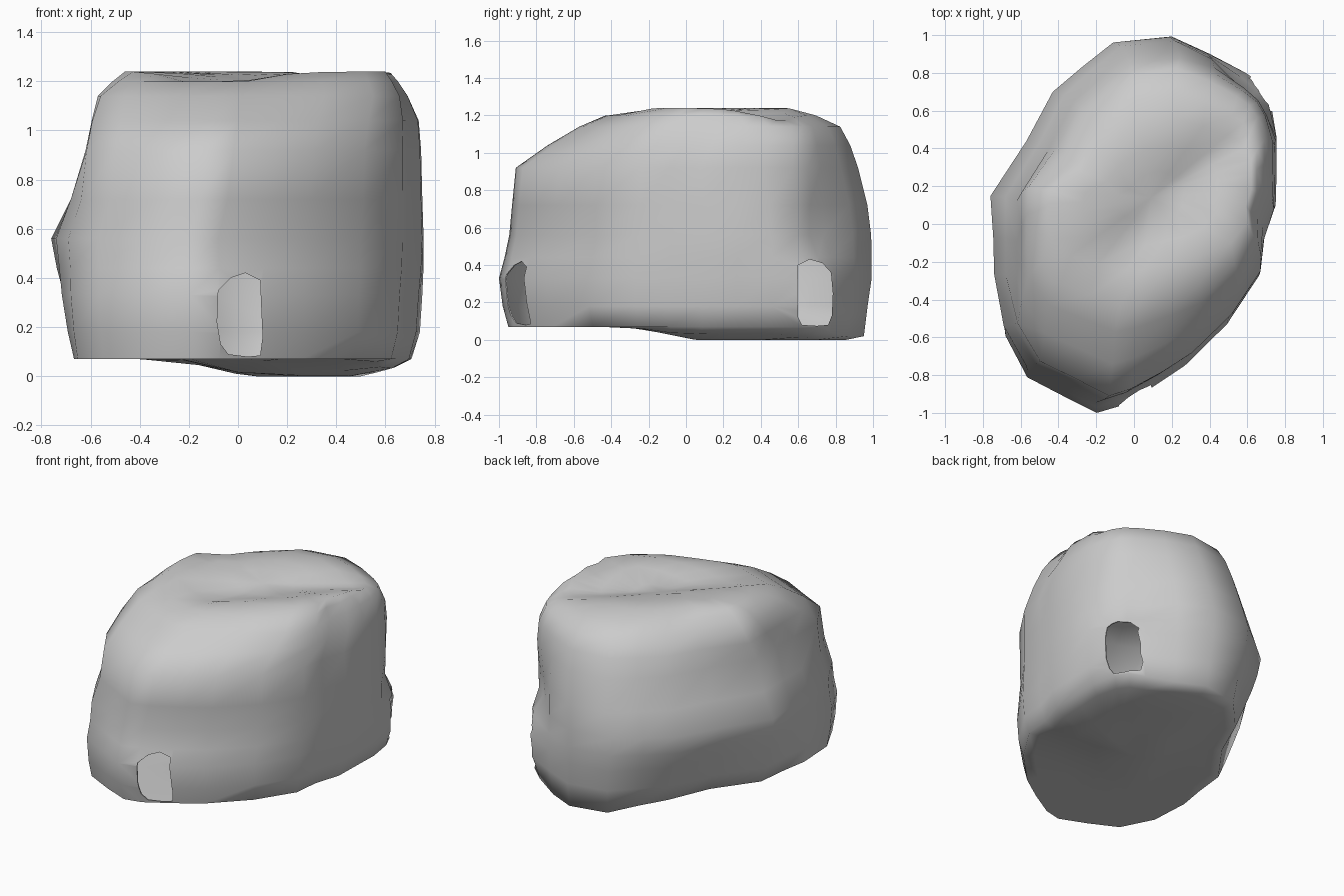
import bpy, bmesh, math
from mathutils import Vector

if "Cube" in bpy.data.objects:
    bpy.data.objects.remove(bpy.data.objects["Cube"])

# Widest plan outline of the boulder, counter-clockwise
outline = [(-0.11, .97), (-.27, .84), (-.43, .70), (-.57, .43), (-.76, .13), (-.745, -.1),
           (-.74, -.30), (-.69, -.58), (-.57, -.80), (-.38, -.90), (-.20, -1.0), (-.08, -.96),
           (.10, -.86), (.27, -.75), (.50, -.53), (.67, -.28), (.69, -.10), (.75, .08),
           (.755, .27), (.755, .45), (.71, .62), (.66, .71), (.58, .78), (.40, .90), (.19, 1.0)]

# Extents of each height ring: z, left, right, front, back
levels = [(.07, -.67, .70, -.95, .97), (.18, -.70, .73, -.98, .985),
          (.33, -.73, .74, -1.0, 1.0), (.44, -.745, .75, -.97, .995),
          (.56, -.76, .755, -.945, .99), (.72, -.68, .75, -.93, .97),
          (.92, -.62, .745, -.91, .92), (1.04, -.595, .735, -.74, .88),
          (1.14, -.57, .69, -.57, .83), (1.20, -.51, .65, -.43, .70),
          (1.24, -.46, .62, -.25, .56)]


def clamp(v):
    return max(0.0, min(1.0, v))


def bump(d, width):
    return math.exp(-(d / width) ** 2)


def facing(x, y, degrees, power=4):
    """1 where the point lies in the given plan direction, fading to 0."""
    return max(0.0, math.cos(math.atan2(y, x) - math.radians(degrees))) ** power


def ring_points(z, xl, xr, yf, yb):
    pts = []
    low = clamp((.5 - z) / .43)
    high = clamp((z - .6) / .3) * clamp((1.3 - z) / .2)
    top = clamp((z - 1.0) / .15)
    for x, y in outline:
        px = xl + (x + .76) / 1.515 * (xr - xl)
        py = yf + (y + 1) / 2 * (yb - yf)
        # fuller front-left flank and front-right shoulder, lower back-left shoulder
        px -= .06 * high * facing(x, y, 215)
        px += .08 * top * facing(x, y, 305)
        py -= .04 * top * facing(x, y, 315)
        cut = .06 * top * facing(x, y, 135)
        # tucked foot at back-left, fuller foot at front-left
        cut += .08 * low * facing(x, y, 140, 2)
        px += cut - .05 * low * facing(x, y, 228)
        py -= cut + .03 * low * facing(x, y, 228)
        # dent above the side opening, bulge around it
        here = Vector((px, py, z))
        d = .09 * bump((here - Vector((.65, .74, .60))).length, .16)
        d -= .055 * bump((here - Vector((.66, .68, .25))).length, .22)
        pts.append(Vector((max(px - d * .7, xl), max(py - d * .7, yf), z)))
    return pts


def underside(x, y):
    return .07 * (1 - clamp((y + .3) / .35) * clamp((x + .25) / .28) * clamp((.76 - x) / .25))


def crown(x, y):
    # diagonal trough between the two top ridges
    across = (x - .17) * .72 - (y - .08) * .69
    return 1.24 - .07 * bump(across, .16) * clamp((x + y + .8) / .5)


bm = bmesh.new()
rings = []
base = ring_points(*levels[0])

# Underside rings
for s in (.35, .65, .9):
    rings.append([bm.verts.new((p.x * s, p.y * s, underside(p.x * s, p.y * s))) for p in base])

# Side rings
for lv in levels:
    rings.append([bm.verts.new((p.x, p.y, min(p.z, crown(p.x, p.y)))) for p in ring_points(*lv)])
for v in rings[3]:
    x, y, z = v.co
    v.co.z = .07 - .05 * clamp((y - .5) / .35) * clamp((.7 - x) / .2) * clamp((x + .35) / .3)

# Crown rings
cx, cy = .09, .14
for s in (.66, .33):
    pts = ring_points(*levels[-1])
    rings.append([bm.verts.new((cx + (p.x - cx) * s, cy + (p.y - cy) * s,
                                crown(cx + (p.x - cx) * s, cy + (p.y - cy) * s))) for p in pts])

n = len(outline)
for a, b in zip(rings, rings[1:]):
    for i in range(n):
        j = (i + 1) % n
        bm.faces.new((a[i], a[j], b[j], b[i]))
for ring, centre in ((rings[0], (0, 0, underside(0, 0))), (rings[-1], (cx, cy, crown(cx, cy)))):
    c = bm.verts.new(centre)
    for i in range(n):
        bm.faces.new((ring[i], ring[(i + 1) % n], c))
bmesh.ops.recalc_face_normals(bm, faces=bm.faces)
mesh = bpy.data.meshes.new("hollow_boulder")
bm.to_mesh(mesh)
bm.free()
boulder = bpy.data.objects.new("hollow_boulder", mesh)
bpy.context.collection.objects.link(boulder)

# Thin wall
wall = boulder.modifiers.new("wall", 'SOLIDIFY')
wall.thickness = .006
wall.offset = -1


def opening(name, profile, place):
    """Prism cutter: profile of (across, z), place maps (across, z, end) to 3D."""
    b = bmesh.new()
    near = [b.verts.new(place(u, z, 0)) for u, z in profile]
    far = [b.verts.new(place(u, z, 1)) for u, z in profile]
    b.faces.new(near)
    b.faces.new(far[::-1])
    for i in range(len(near)):
        j = (i + 1) % len(near)
        b.faces.new((near[j], near[i], far[i], far[j]))
    bmesh.ops.recalc_face_normals(b, faces=b.faces)
    m = bpy.data.meshes.new(name)
    b.to_mesh(m)
    b.free()
    ob = bpy.data.objects.new(name, m)
    bpy.context.collection.objects.link(ob)
    ob.hide_render = True
    ob.hide_viewport = True
    cut = boulder.modifiers.new(name, 'BOOLEAN')
    cut.operation = 'DIFFERENCE'
    cut.solver = 'EXACT'
    cut.object = ob


# Front and side doorways
opening("front_opening_cutter",
        [(-.07, .13), (-.04, .09), (.04, .08), (.09, .085), (.10, .16), (.095, .27), (.09, .39),
         (.03, .42), (-.03, .40), (-.08, .35), (-.085, .22)],
        lambda u, z, e: (u, -1.2 + .5 * e, z))
opening("side_opening_cutter",
        [(.60, .12), (.62, .08), (.70, .075), (.76, .08), (.78, .13), (.785, .25), (.775, .36),
         (.73, .41), (.66, .43), (.60, .40), (.595, .25)],
        lambda u, z, e: (.35 + .6 * e, u, z))

# Smooth stone shading
bpy.context.view_layer.objects.active = boulder
boulder.select_set(True)
bpy.ops.object.shade_smooth_by_angle(angle=math.radians(75))
